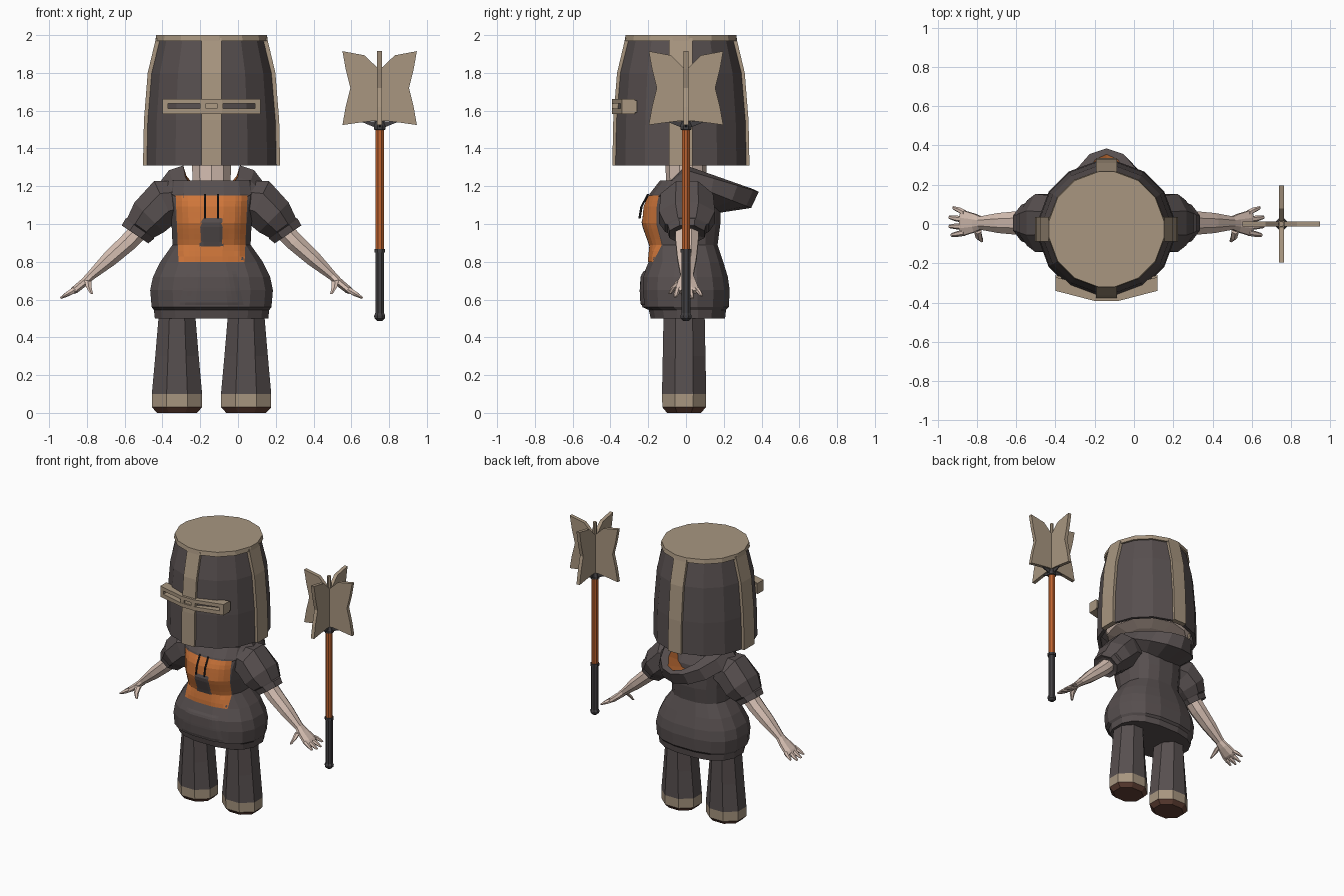
import bpy, bmesh, math
from math import sin, cos, pi, radians
from mathutils import Vector
from mathutils.bvhtree import BVHTree

if "Cube" in bpy.data.objects:
    bpy.data.objects.remove(bpy.data.objects["Cube"])

CX = -0.14          # centre line of the figure
HY = -0.027         # centre of the helmet in y


def mat(name, r, g, b):
    lin = [((c / 255 + 0.055) / 1.055) ** 2.4 for c in (r, g, b)]
    m = bpy.data.materials.new(name)
    m.diffuse_color = (*lin, 1)
    m.use_nodes = True
    m.node_tree.nodes["Principled BSDF"].inputs["Base Color"].default_value = m.diffuse_color
    return m


DARK = mat("charcoal cloth", 87, 79, 79)
TAN = mat("tan metal", 168, 150, 128)
ORANGE = mat("orange print", 207, 118, 58)
SKIN = mat("skin", 216, 193, 180)
BROWN = mat("brown sole", 98, 64, 52)
WOOD = mat("orange wood", 192, 100, 48)
GRIP = mat("dark grip", 66, 64, 66)
BLACK = mat("black cord", 38, 36, 38)


def finish(name, bm, mats):
    bmesh.ops.recalc_face_normals(bm, faces=bm.faces)
    me = bpy.data.meshes.new(name)
    bm.to_mesh(me)
    for m in mats:
        me.materials.append(m)
    ob = bpy.data.objects.new(name, me)
    bpy.context.collection.objects.link(ob)
    return ob


def loft(name, rings, mats, bands=None, caps=(True, True)):
    """Skin a list of rings; bands gives the material slot of every band."""
    bm = bmesh.new()
    bands = bands or [0] * (len(rings) - 1)
    vs = [[bm.verts.new(p) for p in r] for r in rings]
    n = len(rings[0])
    for k, (a, b) in enumerate(zip(vs, vs[1:])):
        for i in range(n):
            j = (i + 1) % n
            bm.faces.new((a[i], a[j], b[j], b[i])).material_index = bands[k]
    for end, ring, slot in ((0, vs[0], bands[0]), (1, vs[-1], bands[-1])):
        if caps[end]:
            bm.faces.new(ring).material_index = slot
    return finish(name, bm, mats)


def circle(x, y, z, rx, ry, n, off=0.0, e=1.0):
    pts = []
    for i in range(n):
        a = 2 * pi * (i + off) / n
        s, c = sin(a), cos(a)
        pts.append((x + rx * math.copysign(abs(s) ** e, s),
                    y - ry * math.copysign(abs(c) ** e, c), z))
    return pts


def tilted(s, x, y, z, tilt, rv, ry, n=8):
    """Ring around an arm: long way in y, tilted in the xz plane, mirrored by s."""
    t = radians(tilt)
    pts = []
    for i in range(n):
        a = 2 * pi * (i + 0.5) / n
        pts.append((CX + s * (x + cos(t) * rv * cos(a)), y + ry * sin(a), z + sin(t) * rv * cos(a)))
    return pts


# ---- hoodie body: z, half width, front y, back y
TORSO = [(0.50, .285, -.165, .185), (0.50, .305, -.19, .21), (0.545, .31, -.20, .215),
         (0.56, .322, -.235, .23), (0.65, .33, -.24, .235), (0.72, .315, -.235, .225),
         (0.80, .275, -.20, .20), (0.89, .21, -.19, .17), (1.0, .215, -.23, .185),
         (1.09, .225, -.222, .185), (1.16, .24, -.195, .18), (1.23, .23, -.14, .14)]
torso = loft("hoodie_body", [circle(CX, (f + b) / 2, z, w, (b - f) / 2, 16, 0.5, 0.8)
                             for z, w, f, b in TORSO], [DARK])
bm = bmesh.new()
bm.from_mesh(torso.data)
tree = BVHTree.FromBMesh(bm)
bm.free()


def patch(name, w0, w1, z0, z1, lift, m, n=12):
    """Thin plate that follows the front of the body."""
    b = bmesh.new()
    rows = []
    for j in range(n + 1):
        t = j / n
        z, w = z0 + (z1 - z0) * t, w0 + (w1 - w0) * t
        row = []
        for i in range(n + 1):
            x = CX + w * (2 * i / n - 1)
            y = tree.ray_cast(Vector((x, -1, z)), Vector((0, 1, 0)))[0].y
            rim = i in (0, n) or j in (0, n)
            row.append(b.verts.new((x, y - lift * (0.6 if rim else 1), z)))
        rows.append(row)
    for r, q in zip(rows, rows[1:]):
        for i in range(n):
            b.faces.new((r[i], q[i], q[i + 1], r[i + 1]))
    ob = finish(name, b, [m])
    if sum(p.normal.y for p in ob.data.polygons) > 0:
        ob.data.flip_normals()
    return ob


patch("chest_panel", .175, .19, .80, 1.15, .006, ORANGE)
patch("chest_square", .063, .063, .88, 1.035, .009, DARK, 6)
patch("belly_pocket", .17, .13, .57, .75, .009, DARK)

# ---- hood lying on the shoulders, orange lining: hw, front y, back y, z front/side/back
HOOD = [(.20, -.19, .18, 1.07, 1.13, 1.06), (.275, -.20, .345, 1.12, 1.22, 1.085),
        (.225, -.19, .385, 1.135, 1.285, 1.17), (.15, -.165, .355, 1.15, 1.31, 1.185),
        (.11, -.12, .13, 1.11, 1.18, 1.10)]
rings = []
for w, f, b, zf, zs, zb in HOOD:
    r = []
    for i in range(16):
        a = 2 * pi * i / 16
        c = cos(a)
        k = abs(c)
        r.append((CX + w * sin(a), -f * -c if c > 0 else b * k, zs + ((zf if c > 0 else zb) - zs) * k))
    rings.append(r)
loft("hood", rings, [DARK, ORANGE], [0, 0, 0, 1], (False, False))
for s in (1, -1):
    x = CX + s * .034
    loft("hood_cord", [circle(x, y, z, .006, .006, 6) for y, z in
                       ((-.246, 1.03), (-.236, 1.09), (-.20, 1.16))], [BLACK])

# ---- neck and head
loft("neck", [circle(CX, 0, z, r, r, 10) for z, r in ((1.08, .115), (1.2, .105), (1.36, .11))], [SKIN])
loft("head", [circle(CX, HY, z, r, r, 12) for z, r in
              ((1.315, .18), (1.34, .28), (1.5, .32), (1.75, .29), (1.85, .18))], [SKIN])

# ---- legs, sleeves, arms and hands
for s, side in ((1, "left"), (-1, "right")):
    k = 1 / cos(pi / 8)
    legs = [(0, .105, .09), (.03, .133, .115), (.10, .133, .117), (.30, .115, .113), (.56, .093, .108)]
    loft(side + "_leg", [circle(CX + s * .183, -.01, z, rx * k, ry * k, 8, .5) for z, rx, ry in legs],
         [DARK, TAN, BROWN], [2, 1, 0, 0])

    sleeve = [(.15, 1.13, 80, .11, .12), (.25, 1.115, 64, .135, .15), (.33, 1.035, 45, .12, .16),
              (.375, .98, 36, .095, .125), (.38, .975, 35, .10, .11), (.405, .945, 34, .092, .10),
              (.40, .95, 34, .07, .075)]
    loft(side + "_sleeve", [tilted(s, x, .005, z, t, rv, ry) for x, z, t, rv, ry in sleeve], [DARK])

    arm = [(.36, .99, .055, .065), (.44, .905, .052, .065), (.54, .815, .045, .055),
           (.64, .725, .026, .036), (.67, .695, .024, .05), (.725, .65, .022, .068), (.74, .64, .016, .066)]
    loft(side + "_arm", [tilted(s, x, .005, z, 45, rv, ry) for x, z, rv, ry in arm], [SKIN])

    for i, (y0, y1, dl) in enumerate(((.055, .082, -.02), (.022, .034, 0), (-.012, -.012, 0), (-.044, -.056, -.01))):
        loft(f"{side}_finger_{i + 1}", [tilted(s, .72, y0, .655, 45, .018, .016, 6),
                                        tilted(s, .765 + dl, (y0 + y1) / 2, .627 - dl * .7, 45, .015, .015, 6),
                                        tilted(s, .80 + dl, y1, .607 - dl * .7, 45, .006, .009, 6)], [SKIN])
    loft(side + "_thumb", [tilted(s, .655, -.03, .70, 10, .022, .02, 6),
                           tilted(s, .65, -.065, .665, 10, .018, .016, 6),
                           tilted(s, .635, -.085, .63, 10, .009, .009, 6)], [SKIN])

# ---- helmet: faceted shell, four raised strips, top cap, visor
PROFILE = [(1.31, .363), (1.55, .358), (1.80, .338), (1.985, .294)]
ANGLES = [radians(q * 90 + a) for q in range(4) for a in (8, 33, 57, 82)]


def facet(r, z):
    return [(CX + r * sin(a), HY - r * cos(a), z) for a in ANGLES]


loft("helmet_shell", [facet(.325, 1.40), facet(.325, 1.312)] + [facet(r - .012, z) for z, r in PROFILE],
     [DARK], None, (False, True))
loft("helmet_cap", [facet(r, z) for z, r in ((1.968, .301), (2.0, .296))], [TAN])
for name, ang, w in (("front", 0, .053), ("left", 90, .062), ("back", 180, .053), ("right", 270, .062)):
    sa, ca = sin(radians(ang)), cos(radians(ang))
    loft("helmet_strip_" + name,
         [[(CX + d * sa + u * ca, HY - d * ca + u * sa, z)
           for u, d in ((-w, r - .035), (w, r - .035), (w, r), (-w, r))] for z, r in PROFILE], [TAN])

VISOR = [(-.26, -.34), (-.055, -.393), (.055, -.393), (.26, -.34)]
for name, z0, z1 in (("lower", 1.583, 1.612), ("upper", 1.637, 1.663)):
    loft("visor_bar_" + name, [[(CX + x, y, z0), (CX + x, y + .07, z0), (CX + x, y + .07, z1), (CX + x, y, z1)]
                               for x, y in VISOR], [TAN])
for s in (1, -1):
    for x0, y0, x1, y1, part in ((.26, -.34, .23, -.348, "end"), (.06, -.3915, .03, -.393, "middle")):
        loft("visor_" + part, [[(CX + s * x, y, 1.59), (CX + s * x, y + .08, 1.59),
                                (CX + s * x, y + .08, 1.655), (CX + s * x, y, 1.655)]
                               for x, y in ((x0, y0), (x1, y1))], [TAN])

# ---- flanged weapon standing beside the figure
WX = 0.75


def turned(name, prof, m, n=8):
    return loft(name, [circle(WX, 0, z, r, r, n, .5) for z, r in prof], [m])


turned("weapon_pommel", ((.487, .015), (.50, .03), (.515, .032), (.53, .024)), GRIP)
turned("weapon_grip", ((.52, .025), (.86, .025)), GRIP)
turned("weapon_grip_collar", ((.85, .031), (.868, .031)), GRIP)
turned("weapon_handle", ((.86, .024), (1.51, .024)), WOOD)
turned("weapon_head_collar", ((1.497, .026), (1.50, .032), (1.52, .032), (1.545, .02)), GRIP)
turned("weapon_core", ((1.53, .016), (1.915, .014)), TAN)
BLADE = [(0, 1.545), (.04, 1.545), (.12, 1.535), (.197, 1.524), (.18, 1.62), (.155, 1.72),
         (.18, 1.82), (.197, 1.915), (.08, 1.893), (.015, 1.83), (0, 1.83)]
for q in range(4):
    sa, ca = sin(q * pi / 2), cos(q * pi / 2)
    loft(f"weapon_blade_{q + 1}", [[(WX + r * ca - t * sa, r * sa + t * ca, z) for r, z in BLADE]
                                   for t in (-.013, .013)], [TAN])
    loft(f"weapon_brace_{q + 1}", [[(WX + r * ca - t * sa, r * sa + t * ca, z)
                                    for r, z in ((.01, 1.505), (.095, 1.54), (.01, 1.545))]
                                   for t in (-.004, .004)], [GRIP])
